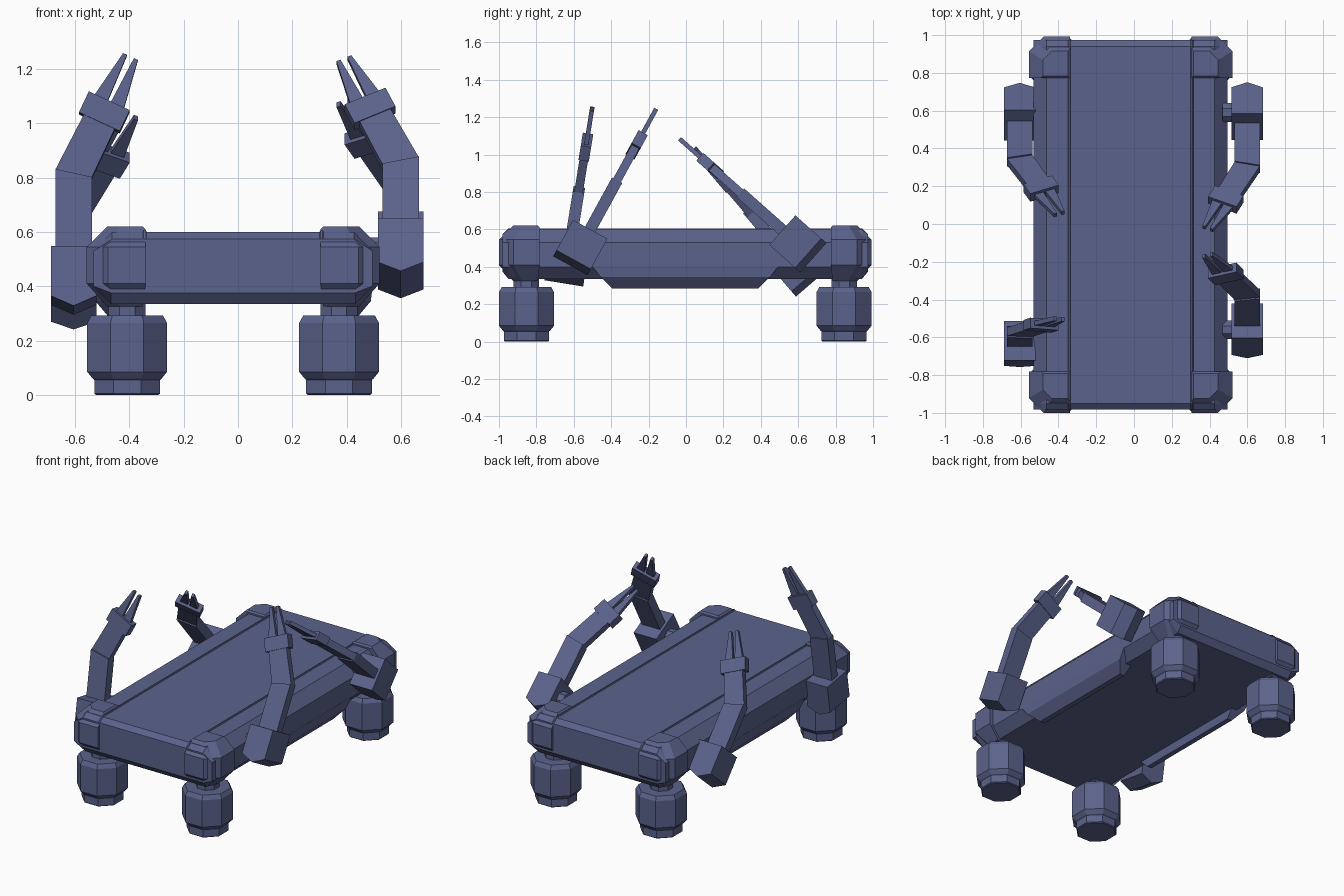
import bpy, bmesh, math
from mathutils import Vector

if "Cube" in bpy.data.objects:
    bpy.data.objects.remove(bpy.data.objects["Cube"])

slate = bpy.data.materials.new("slate blue")
slate.diffuse_color = (0.105, 0.123, 0.26, 1)
slate.use_nodes = True
slate.node_tree.nodes["Principled BSDF"].inputs["Base Color"].default_value = slate.diffuse_color
CX, CY = -0.018, -0.004          # centre of the chassis


def loft(name, rings):
    """Skin a stack of equal-length rings and cap both ends."""
    bm = bmesh.new()
    loops = [[bm.verts.new(p) for p in ring] for ring in rings]
    n = len(loops[0])
    for a, b in zip(loops, loops[1:]):
        for i in range(n):
            j = (i + 1) % n
            bm.faces.new((a[i], a[j], b[j], b[i]))
    bm.faces.new(loops[0])
    bm.faces.new(loops[-1])
    bmesh.ops.recalc_face_normals(bm, faces=bm.faces)
    me = bpy.data.meshes.new(name)
    bm.to_mesh(me)
    bm.free()
    me.materials.append(slate)
    ob = bpy.data.objects.new(name, me)
    bpy.context.collection.objects.link(ob)
    return ob


def octagon(r):
    k = r / math.cos(math.pi / 8)
    return [(k * math.cos(math.pi / 8 + i * math.pi / 4),
             k * math.sin(math.pi / 8 + i * math.pi / 4)) for i in range(8)]


# Chassis slab: chamfered section with a thin seam ridge, ends tapered
half = [(0.45, 0.335), (0.513, 0.40), (0.513, 0.53), (0.445, 0.60),
        (0.332, 0.60), (0.329, 0.606), (0.321, 0.606), (0.318, 0.60)]
section = half + [(-x, z) for x, z in reversed(half)]


def slab_ring(y, inset):
    return [(CX + x, CY + y, min(max(z, 0.335 + inset * 1.5), 0.60 - inset)
             if inset else z) for x, z in section]


loft("chassis", [slab_ring(-0.978, 0.027), slab_ring(-0.945, 0),
                 slab_ring(0.945, 0), slab_ring(0.978, 0.027)])

# Side skirts hanging under the long edges
for side, label in ((-1, "left"), (1, "right")):
    rings = []
    for z, x0, x1, y in ((0.405, 0.40, 0.514, 0.50), (0.345, 0.41, 0.507, 0.452),
                         (0.283, 0.42, 0.455, 0.39)):
        rings.append([(CX + side * x, CY + yy, z) for x, yy in
                      ((x0, -y), (x1, -y), (x1, y), (x0, y))])
    loft(label + "_skirt", rings)

# Corner pods and octagonal feet
LEG = [(0, 0.115), (0.005, 0.121), (0.055, 0.121), (0.06, 0.127), (0.085, 0.147),
       (0.265, 0.147), (0.292, 0.132), (0.293, 0.068), (0.35, 0.068)]
for sx, lx in ((-1, "left"), (1, "right")):
    for sy, ly in ((-1, "front"), (1, "back")):
        rings = []
        for z, i, e in ((0.325, 0.075, 0.01), (0.41, 0, 0), (0.545, 0, 0), (0.61, 0.065, 0),
                        (0.62, 0.075, 0.01)):
            X, Y, c = 0.539 - i, 0.996 - i, 0.078 - i * 0.4
            xi, yi = 0.322 + e, 0.778 + e
            rings.append([(CX + sx * x, CY + sy * y, z) for x, y in
                          ((xi, yi), (X, yi), (X, Y - c), (X - c, Y), (xi, Y))])
        loft(f"{ly}_{lx}_pod", rings)
        loft(f"{ly}_{lx}_foot",
             [[(CX + sx * 0.39 + x, CY + sy * 0.849 + y, z) for x, y in octagon(r)]
              for z, r in LEG])

# Arms: flat plates in a plane tilted about x; s runs inward, u along the arm
BEND, A = 0.385, math.radians(25)
T = Vector((math.sin(A), math.cos(A)))       # forearm direction
C = Vector((math.cos(A), -math.sin(A)))      # across the forearm
W = Vector((0.113, 0.616))                   # wrist centre
m = math.tan(A / 2)


def wrist(pts):
    return [tuple(W + C * c + T * t) for c, t in pts]


w = 0.067
elbow = [(-w, BEND + w * m), (w, BEND - w * m)]
PARTS = [
    ("shoulder", 0.21, [(-0.084, 0.1), (0.084, 0.1), (0.084, -0.085),
                        (0, -0.122), (-0.084, -0.085)]),
    ("upper_arm", 0.062, [(-w, 0.05), (w, 0.05), elbow[1], elbow[0]]),
    ("forearm", 0.046, elbow + wrist([(0.062, 0), (-0.062, 0)])),
    ("wrist", 0.056, wrist([(-0.083, -0.043), (0.083, -0.043),
                            (0.083, 0.043), (-0.083, 0.043)])),
    ("outer_finger", 0.024, wrist([(-0.06, 0.04), (-0.006, 0.04),
                                   (-0.014, 0.228), (-0.03, 0.228)])),
    ("inner_finger", 0.024, wrist([(0.06, 0.04), (0.006, 0.04),
                                   (0.014, 0.228), (0.03, 0.228)])),
]
# label, side, x, shoulder (y, z), arm direction (y, z)
ARMS = [("front_left", -1, -0.605, (-0.634, 0.432), (0.16, 0.987)),
        ("front_right", 1, 0.599, (-0.56, 0.513), (0.48, 0.876)),
        ("back_left", -1, -0.605, (0.588, 0.402), (-0.65, 0.76)),
        ("back_right", 1, 0.599, (0.59, 0.53), (-0.748, 0.664))]
for label, side, X, (py, pz), (dy, dz) in ARMS:
    for part, thick, outline in PARTS:
        rings = []
        for n in (-thick / 2, thick / 2):
            rings.append([(X - side * s, py + u * dy + n * dz, pz + u * dz - n * dy)
                          for s, u in outline])
        loft(f"{label}_{part}", rings)
    # short hub joining the shoulder to the chassis
    loft(label + "_hub", [[(X - side * s, py + a, pz + b) for a, b in octagon(0.05)]
                          for s in (0.05, 0.13)])
